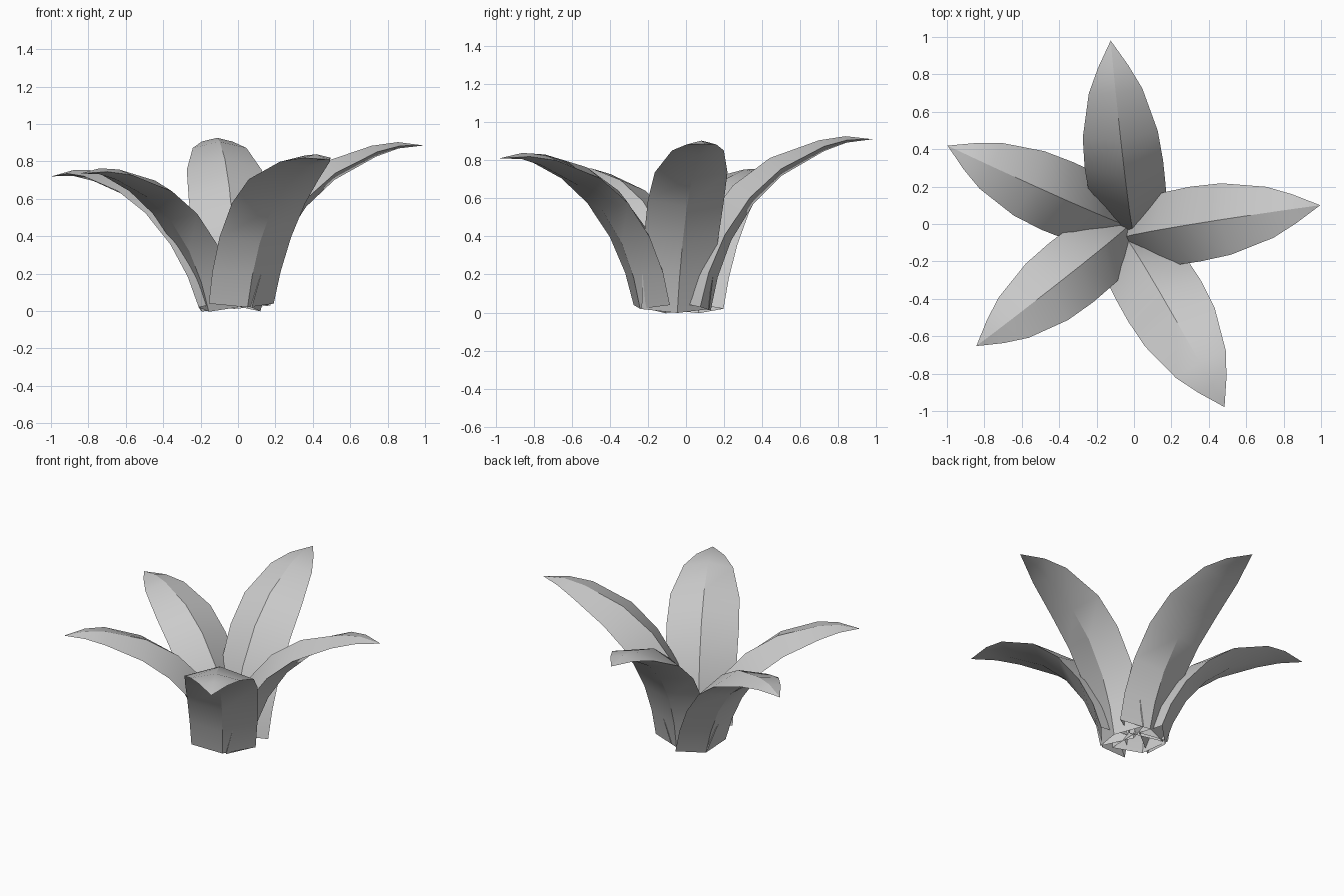
import bpy, bmesh, math
from mathutils import Vector, Matrix

if "Cube" in bpy.data.objects:
    bpy.data.objects.remove(bpy.data.objects["Cube"], do_unlink=True)

grey = bpy.data.materials.new("leaf_grey")
grey.use_nodes = True
COLOUR = (0.6, 0.6, 0.6, 1)
grey.diffuse_color = COLOUR
grey.node_tree.nodes["Principled BSDF"].inputs["Base Color"].default_value = COLOUR

CENTRE = Vector((-0.03, -0.04, 0))
SWAY = -0.027  # sideways pinwheel offset of every leaf foot

# Leaf stations: reach, height, half width, ridge rise, keel depth
STATIONS = [
    (0.11, 0.02, 0.195, 0.11, 0.075),
    (0.15, 0.20, 0.205, 0.115, 0.07),
    (0.23, 0.40, 0.215, 0.11, 0.06),
    (0.36, 0.60, 0.22, 0.095, 0.05),
    (0.52, 0.75, 0.21, 0.07, 0.042),
    (0.75, 0.87, 0.15, 0.035, 0.028),
    (0.88, 0.905, 0.085, 0.02, 0.014),
]
TIP = Vector((1.02, 0, 0.91))


def make_leaf(name, heading, reach, height, lift, out, width):
    bm = bmesh.new()
    # The foot of the leaf is offset outward and sideways, fading to the tip
    spine = []
    for r, z, *_ in STATIONS:
        fade = 1 - z / TIP.z
        spine.append(Vector((r + out * fade, SWAY * fade, z)))
    spine.append(TIP)
    rings = []
    # Diamond cross-sections set square to the arching spine
    for i, (r, z, half, ridge, keel) in enumerate(STATIONS):
        along = spine[i + 1] - spine[max(i - 1, 0)]
        up = Vector((-along.z, 0, along.x)).normalized()
        side = Vector((0, half * width, 0))
        p = spine[i]
        rings.append([bm.verts.new(q) for q in
                      (p + side, p + up * ridge, p - side, p - up * keel)])
    tip = bm.verts.new(TIP)
    for k in range(4):
        n = (k + 1) % 4
        for a, b in zip(rings, rings[1:]):
            bm.faces.new((a[k], a[n], b[n], b[k]))
        bm.faces.new((rings[-1][k], rings[-1][n], tip))

    # Tilt and scale to the wanted tip, then turn to the heading
    tilt = math.atan2(TIP.z, TIP.x) - math.atan2(height - lift, reach)
    size = math.hypot(reach, height - lift) / TIP.length
    place = (Matrix.Translation(CENTRE + Vector((0, 0, lift)))
             @ Matrix.Rotation(math.radians(heading), 4, "Z")
             @ Matrix.Rotation(tilt, 4, "Y") @ Matrix.Scale(size, 4))
    bm.transform(place)
    bmesh.ops.recalc_face_normals(bm, faces=bm.faces)
    mesh = bpy.data.meshes.new(name)
    bm.to_mesh(mesh)
    bm.free()
    mesh.materials.append(grey)
    leaf = bpy.data.objects.new(name, mesh)
    bpy.context.collection.objects.link(leaf)
    bpy.ops.object.select_all(action="DESELECT")
    leaf.select_set(True)
    bpy.context.view_layer.objects.active = leaf
    bpy.ops.object.shade_smooth_by_angle(angle=math.radians(25))


# Five leaves: heading, tip reach, tip height, base lift, foot offset, width
make_leaf("left_leaf", 7.8, 1.035, 0.885, 0, -0.035, 0.92)
make_leaf("back_leaf", 95.3, 1.025, 0.91, 0.01, -0.015, 0.96)
make_leaf("back_right_leaf", 154.6, 1.07, 0.72, 0.02, 0.025, 0.97)
make_leaf("front_right_leaf", 217, 1.018, 0.735, 0.01, -0.03, 0.98)
make_leaf("front_leaf", 298.7, 1.07, 0.81, 0.035, 0.04, 1.05)
